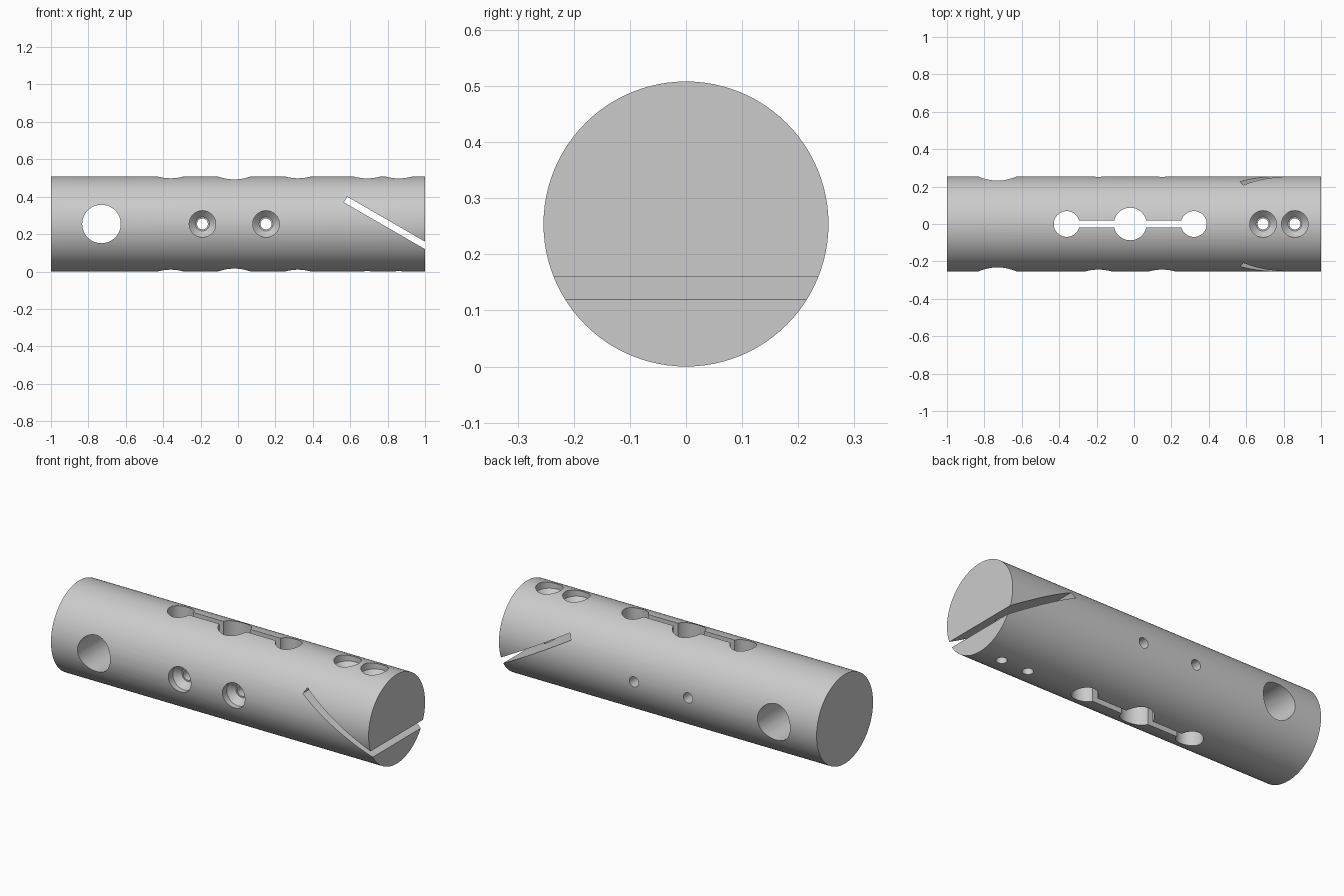
import bpy, bmesh, math
from mathutils import Matrix, Vector

cube = bpy.data.objects.get("Cube")
if cube:
    bpy.data.objects.remove(cube, do_unlink=True)

RADIUS = 0.254
ALONG_X = Matrix.Rotation(math.pi / 2, 4, 'Y')
UPRIGHT = Matrix.Identity(4)
TO_FRONT = Matrix.Rotation(math.pi / 2, 4, 'X')   # local +z points to -y

grey = bpy.data.materials.new("plain grey")
grey.use_nodes = True
colour = (0.6, 0.6, 0.6, 1)
grey.diffuse_color = colour
grey.node_tree.nodes["Principled BSDF"].inputs["Base Color"].default_value = colour


def add_object(name, bm, matrix):
    bmesh.ops.recalc_face_normals(bm, faces=bm.faces)
    bm.transform(matrix)
    mesh = bpy.data.meshes.new(name)
    bm.to_mesh(mesh)
    bm.free()
    mesh.materials.append(grey)
    obj = bpy.data.objects.new(name, mesh)
    bpy.context.collection.objects.link(obj)
    return obj


def lathe(name, profile, sides, matrix):
    """Closed solid of revolution around local z from (radius, height) pairs."""
    bm = bmesh.new()
    rings = []
    for r, h in profile:
        rings.append([bm.verts.new((r * math.cos(a), r * math.sin(a), h))
                      for a in (2 * math.pi * i / sides for i in range(sides))])
    for low, high in zip(rings, rings[1:]):
        for i in range(sides):
            j = (i + 1) % sides
            bm.faces.new((low[i], low[j], high[j], high[i]))
    bm.faces.new(rings[0])
    bm.faces.new(rings[-1])
    return add_object(name, bm, matrix)


def block(name, size, matrix):
    bm = bmesh.new()
    bmesh.ops.create_cube(bm, size=1)
    bmesh.ops.scale(bm, vec=Vector(size), verts=bm.verts)
    return add_object(name, bm, matrix)


def bore(name, x, radius, turn):
    place = Matrix.Translation((x, 0, RADIUS)) @ turn
    return lathe(name, [(radius, -0.4), (radius, 0.4)], 48, place)


def screw_hole(name, x, turn):
    # Narrow through hole, small step, conical seat and wide mouth
    place = Matrix.Translation((x, 0, RADIUS)) @ turn
    profile = [(0.029, -0.4), (0.029, 0.18), (0.037, 0.18),
               (0.071, 0.214), (0.071, 0.4)]
    return lathe(name, profile, 48, place)


# Solid round bar
bar = lathe("round_bar", [(RADIUS, -1), (RADIUS, 1)], 96,
            Matrix.Translation((0, 0, RADIUS)) @ ALONG_X)

# Large cross hole and countersunk screw holes
cutters = [bore("cross_hole", -0.73, 0.103, TO_FRONT)]
for x in (-0.19, 0.15):
    cutters.append(screw_hole("front_screw_hole", x, TO_FRONT))
for x in (0.69, 0.86):
    cutters.append(screw_hole("top_screw_hole", x, UPRIGHT))

# Three vertical holes joined by a narrow slot
for x, r in ((-0.36, 0.069), (-0.02, 0.087), (0.32, 0.069)):
    cutters.append(bore("vertical_hole", x, r, UPRIGHT))
cutters.append(block("joining_slot", (0.68, 0.037, 0.8),
                     Matrix.Translation((-0.02, 0, RADIUS))))

# Slanted slot open at the left end
slant = Matrix.Rotation(math.radians(30), 4, 'Y')
cutters.append(block("slanted_slot", (0.7, 0.8, 0.035),
                     Matrix.Translation((0.575, 0, 0.385)) @ slant
                     @ Matrix.Translation((0.35, 0, 0))))

# Cut everything out of the bar
bpy.ops.object.select_all(action='DESELECT')
bpy.context.view_layer.objects.active = bar
bar.select_set(True)
for cutter in cutters:
    cutter.hide_render = True
    cut = bar.modifiers.new(cutter.name, 'BOOLEAN')
    cut.operation = 'DIFFERENCE'
    cut.solver = 'EXACT'
    cut.object = cutter
    bpy.ops.object.modifier_apply(modifier=cut.name)
    bpy.data.objects.remove(cutter, do_unlink=True)

bpy.ops.object.shade_smooth_by_angle(angle=math.radians(30))
